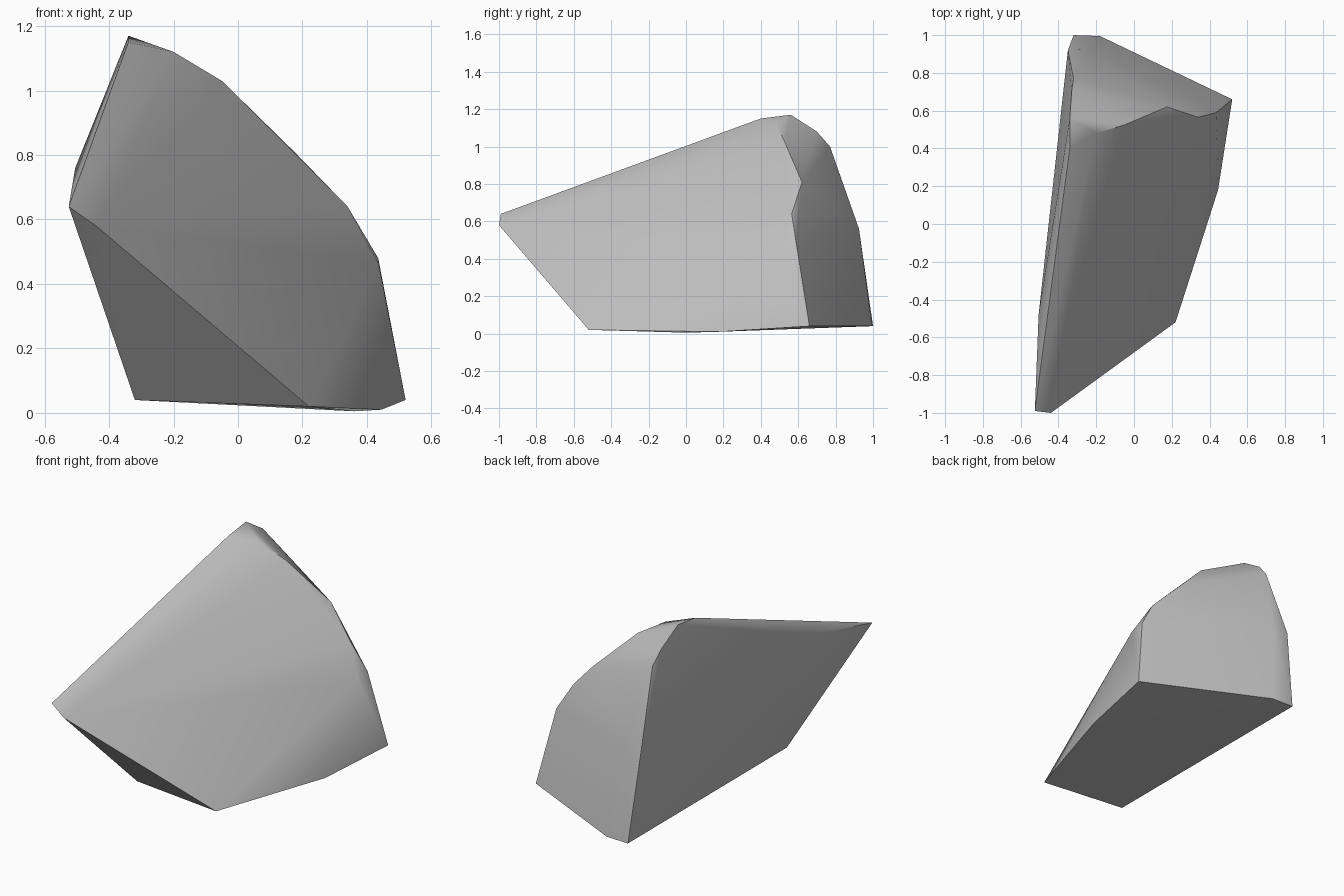
import bpy
import bmesh
from math import radians

cube = bpy.data.objects.get("Cube")
if cube:
    bpy.data.objects.remove(cube, do_unlink=True)

# Corner points of the chipped stone
tip = [(-.525, -.99, .64), (-.44, -1, .58), (-.505, -.48, .76)]
base = [(-.32, -.485, .04), (.22, -.52, .02), (.36, 0, .005), (.445, .18, .01),
        (.52, .66, .04), (-.18, .995, .04), (-.32, 1, .04)]
ridge = [(.437, .5, .46), (.435, .59, .48), (.34, .565, .64),
         (.175, .62, .81), (-.05, .525, 1.03), (-.2, .48, 1.12)]
crown = [(-.34, .4, 1.15), (-.34, .56, 1.17), (-.33, .7, 1.08),
         (-.32, .77, 1.0)]
rear = [(-.35, .92, .56), (-.24, .925, .56)]

# Wrap the corners in one faceted shell
bm = bmesh.new()
for point in tip + base + ridge + crown + rear:
    bm.verts.new(point)
bmesh.ops.convex_hull(bm, input=bm.verts)
loose = [v for v in bm.verts if not v.link_faces]
bmesh.ops.delete(bm, geom=loose, context='VERTS')

# Merge nearly level facets into clean planes
bmesh.ops.dissolve_limit(bm, angle_limit=radians(1.5),
                         verts=bm.verts, edges=bm.edges)
bmesh.ops.recalc_face_normals(bm, faces=bm.faces)
mesh = bpy.data.meshes.new("rock")
bm.to_mesh(mesh)
bm.free()
rock = bpy.data.objects.new("rock", mesh)
bpy.context.collection.objects.link(rock)

# Plain grey stone
grey = (.52, .52, .52, 1)
stone = bpy.data.materials.new("grey stone")
stone.use_nodes = True
stone.diffuse_color = grey
stone.node_tree.nodes["Principled BSDF"].inputs["Base Color"].default_value = grey
mesh.materials.append(stone)

# Soft narrow facets, flat broad planes, crisp main edges
bpy.ops.object.select_all(action='DESELECT')
rock.select_set(True)
bpy.context.view_layer.objects.active = rock
bpy.ops.object.shade_smooth_by_angle(angle=radians(35))
weighted = rock.modifiers.new("flat planes", 'WEIGHTED_NORMAL')
weighted.keep_sharp = True
